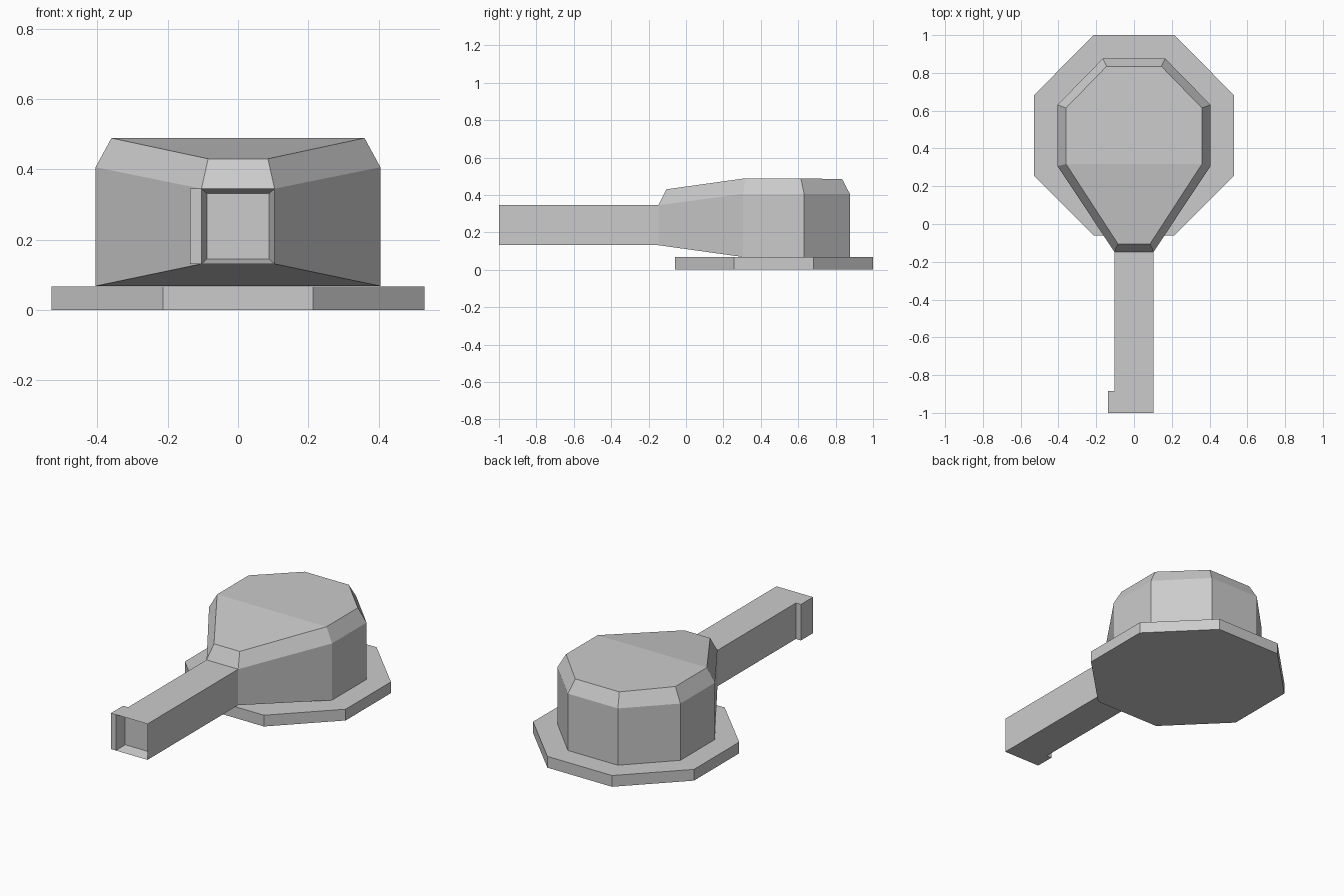
import bpy, bmesh
from mathutils import Vector

if "Cube" in bpy.data.objects:
    bpy.data.objects.remove(bpy.data.objects["Cube"])


def mirrored(half):
    """Closed loop from right-half points, listed front to back."""
    return [Vector(p) for p in half] + [Vector((-x, y, z)) for x, y, z in reversed(half)]


def loft(name, halves):
    """Stack mirrored loops into a closed solid."""
    bm = bmesh.new()
    rings = [[bm.verts.new(p) for p in mirrored(h)] for h in halves]
    n = len(rings[0])
    for a, b in zip(rings, rings[1:]):
        for i in range(n):
            j = (i + 1) % n
            bm.faces.new((a[i], a[j], b[j], b[i]))
    # caps: flat rear part plus a separate front panel
    for r, flip in ((rings[0], True), (rings[-1], False)):
        for loop in ([r[0], r[1], r[-2], r[-1]], r[1:-1]):
            bm.faces.new(loop[::-1] if flip else loop)
    bm.normal_update()
    return bm


def finish(name, bm):
    bmesh.ops.recalc_face_normals(bm, faces=bm.faces)
    me = bpy.data.meshes.new(name)
    bm.to_mesh(me)
    bm.free()
    bpy.context.collection.objects.link(bpy.data.objects.new(name, me))


def push(bm, face, offset):
    """Extrude one face by an offset and return the new cap."""
    cap = bmesh.ops.extrude_discrete_faces(bm, faces=[face])["faces"][0]
    bmesh.ops.translate(bm, verts=cap.verts, vec=offset)
    bm.normal_update()
    return cap


# octagonal base plate
plate = [(0.213, -0.06), (0.53, 0.256), (0.53, 0.682), (0.213, 1.0)]
finish("base_plate", loft("base_plate", [[(x, y, z) for x, y in plate] for z in (0, 0.067)]))

# chamfered body
body = loft("body", [
    [(0.104, -0.147, 0.131), (0.405, 0.306, 0.068), (0.405, 0.631, 0.068), (0.165, 0.876, 0.068)],
    [(0.104, -0.147, 0.345), (0.405, 0.306, 0.406), (0.405, 0.631, 0.406), (0.165, 0.876, 0.406)],
    [(0.085, -0.105, 0.43), (0.36, 0.318, 0.489), (0.36, 0.614, 0.489), (0.145, 0.835, 0.484)],
])

# handle grown from the body's front face
front = min((f for f in body.faces if abs(f.normal.y) > 0.99),
            key=lambda f: f.calc_center_median().y)
cap = push(body, front, (0, -0.738, 0))
cap = push(body, cap, (0, -0.115, 0))

# tapered recess in the handle end
cap = push(body, cap, (0, 0.065, 0))
mid = cap.calc_center_median()
for v in cap.verts:
    v.co.x = mid.x + (v.co.x - mid.x) * 0.85
    v.co.z = mid.z + (v.co.z - mid.z) * 0.87

# side lip at the handle end
target = Vector((-0.104, -0.942, 0.238))
side = min(body.faces, key=lambda f: (f.calc_center_median() - target).length)
push(body, side, (-0.033, 0, 0))
finish("body_and_handle", body)
